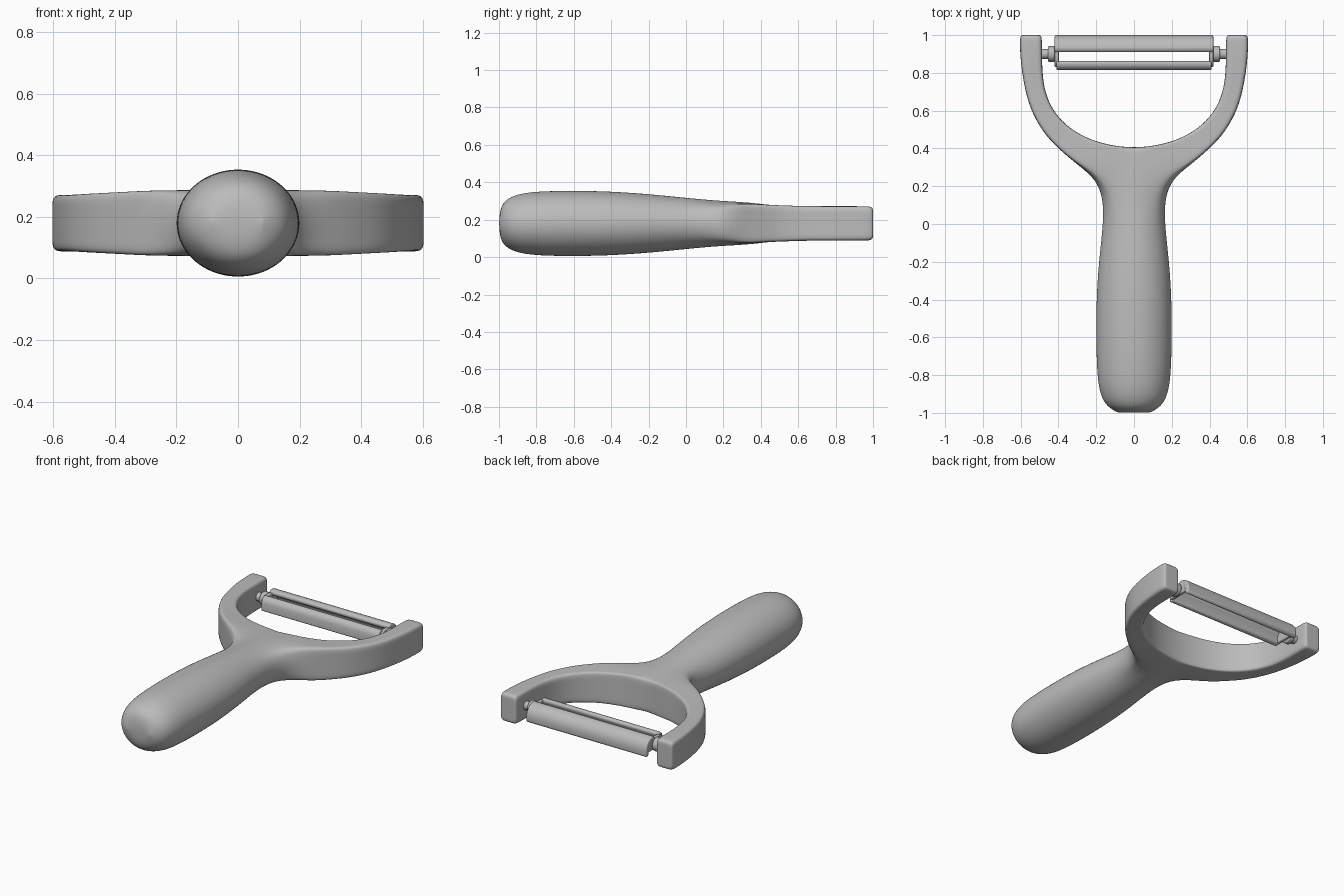
import bpy, bmesh, math
from mathutils import Vector

cube = bpy.data.objects.get("Cube")
if cube:
    bpy.data.objects.remove(cube)

grey = bpy.data.materials.new("plain_grey")
grey.use_nodes = True
colour = (0.5, 0.5, 0.5, 1)
grey.diffuse_color = colour
grey.node_tree.nodes["Principled BSDF"].inputs["Base Color"].default_value = colour

ZC = 0.18  # height of the middle plane


def finish(name, bm):
    bmesh.ops.recalc_face_normals(bm, faces=bm.faces)
    me = bpy.data.meshes.new(name)
    bm.to_mesh(me)
    bm.free()
    me.materials.append(grey)
    ob = bpy.data.objects.new(name, me)
    bpy.context.collection.objects.link(ob)
    return ob


def shade(ob, angle=40):
    bpy.ops.object.select_all(action='DESELECT')
    ob.select_set(True)
    bpy.context.view_layer.objects.active = ob
    bpy.ops.object.shade_smooth_by_angle(angle=math.radians(angle))


# --- Handle and fork: half cage, mirrored and subdivided ---
# each station: inner x, y, outer x, y, half height, squareness
handle = [
    (0, -1.0, .08, -1.0, .07, 0), (0, -.967, .147, -.967, .129, 0),
    (0, -.89, .183, -.89, .16, 0), (0, -.78, .196, -.78, .172, 0),
    (0, -.6, .2, -.6, .175, 0), (0, -.4, .199, -.4, .171, 0),
    (0, -.2, .186, -.2, .157, 0), (0, -.02, .165, -.02, .139, 0),
    (0, .1, .162, .09, .127, .1), (0, .2, .174, .17, .12, .3),
    (0, .29, .208, .235, .115, .6), (0, .352, .26, .285, .11, .85),
]
fork = [
    (0, .4, .325, .335, .106, 1), (.155, .42, .395, .395, .102, 1),
    (.285, .468, .468, .468, .098, 1), (.385, .543, .525, .56, .095, 1),
    (.45, .635, .562, .65, .092, 1), (.48, .74, .584, .75, .092, 1),
    (.487, .84, .599, .85, .092, 1), (.487, .955, .605, .955, .092, 1),
    (.489, 1.0, .602, 1.0, .09, 1),
]


def section(st, closed):
    xi, yi, xo, yo, h, k = st
    a, b = Vector((xi, yi)), Vector((xo, yo))
    e = min(.04 / (b - a).length, .35)
    square = [(0, 1), (e, 1), (1 - e, 1), (1, 1), (1, .5), (1, 0)]
    pts = []
    for i, (u, v) in enumerate(square):
        ang = math.radians(90 - 18 * i)
        ru, rv = math.cos(ang) / .984, math.sin(ang) / .984
        pts.append((ru * (1 - k) + u * k if i else 0, rv * (1 - k) + v * k))
    pts += [(u, -v) for u, v in reversed(pts[:5])]
    if closed:
        pts += [(0, -.5), (0, 0), (0, .5)]
    return [(*(a.lerp(b, u) if u <= 1 else a + (b - a) * u), ZC + v * h) for u, v in pts]


bm = bmesh.new()
rings = [[bm.verts.new(p) for p in section(s, s in fork)] for s in handle + fork]
for r, s in zip(rings, rings[1:]):
    n = len(r)
    for j in range(n if n == 14 else 10):
        q = (j + 1) % n
        bm.faces.new((r[j], r[q], s[q], s[j]))
# rounded tail end
t = rings[0]
for i in range(4):
    bm.faces.new((t[i], t[i + 1], t[9 - i], t[10 - i]))
bm.faces.new((t[4], t[5], t[6]))
# flat arm tip with a supporting inner ring
tip = rings[-1]
mid = sum((v.co for v in tip), Vector()) / 14
mid.z = ZC
inner = [bm.verts.new(mid + (v.co - mid) * .65) for v in tip]
for j in range(14):
    q = (j + 1) % 14
    bm.faces.new((tip[j], tip[q], inner[q], inner[j]))
bm.faces.new(inner)

body = finish("handle_and_fork", bm)
mirror = body.modifiers.new("mirror", 'MIRROR')
mirror.use_clip = True
sub = body.modifiers.new("subdivision", 'SUBSURF')
sub.levels = sub.render_levels = 3
for p in body.data.polygons:
    p.use_smooth = True


# --- Blade: two curved bars joined at the ends ---
def bar(name, profile, x0, x1, bevel):
    bm = bmesh.new()
    f = bm.faces.new([bm.verts.new((x0, y, z)) for y, z in profile])
    ext = bmesh.ops.extrude_face_region(bm, geom=[f])
    for v in ext["geom"]:
        if isinstance(v, bmesh.types.BMVert):
            v.co.x = x1
    ob = finish(name, bm)
    b = ob.modifiers.new("bevel", 'BEVEL')
    b.width, b.segments = bevel, 3
    b.limit_method, b.angle_limit = 'ANGLE', math.radians(40)
    shade(ob)
    return ob


bar("blade_rear", [(.908, .225), (.925, .237), (.95, .234), (.975, .22), (.992, .197),
                   (1.0, .168), (.998, .135), (.985, .125), (.968, .135), (.965, .165),
                   (.955, .185), (.935, .2), (.912, .206)], -.42, .42, .008)
bar("blade_front", [(.815, .145), (.815, .195), (.822, .215), (.838, .228), (.856, .228),
                    (.863, .217), (.858, .2), (.848, .185), (.846, .145), (.83, .138)],
    -.41, .41, .008)


def rod(name, x0, x1, radius):
    bm = bmesh.new()
    bmesh.ops.create_cone(bm, cap_ends=True, segments=24, radius1=radius,
                          radius2=radius, depth=abs(x1 - x0))
    for v in bm.verts:
        x, y, z = v.co
        v.co = ((x0 + x1) / 2 + z, .9 + y, ZC + x)
    ob = finish(name, bm)
    b = ob.modifiers.new("bevel", 'BEVEL')
    b.width, b.segments = .006, 2
    b.limit_method = 'ANGLE'
    shade(ob)


# --- End bridges and pivots on both sides ---
for side, s in (("left", 1), ("right", -1)):
    bar(side + "_blade_bridge", [(.83, .15), (.83, .205), (.86, .222), (.92, .222),
                                 (.965, .2), (.975, .15)], s * .398, s * .42, .006)
    rod(side + "_pivot_collar", s * .42, s * .455, .042)
    rod(side + "_pivot_pin", s * .445, s * .51, .027)
